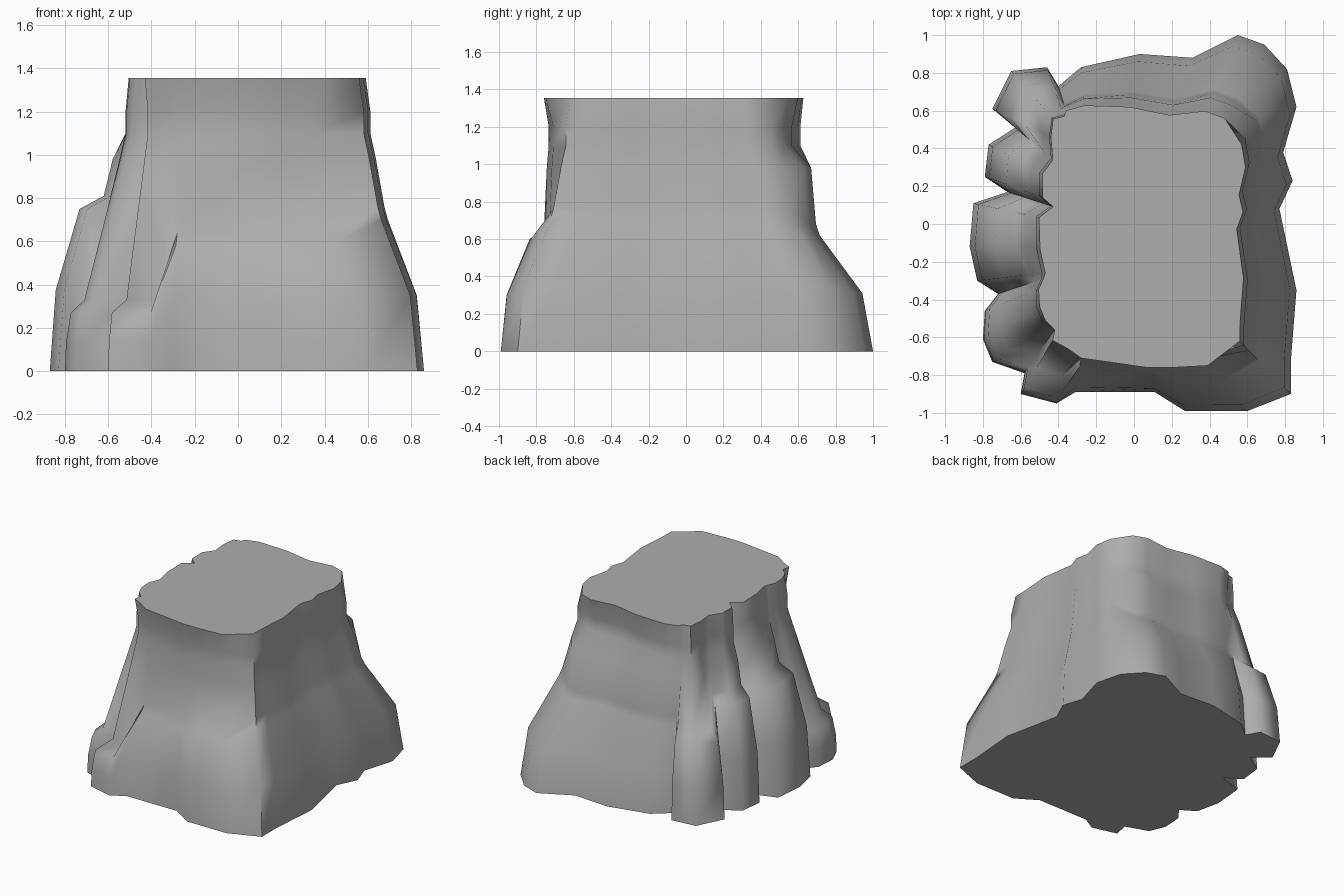
import bpy
import bmesh
import math
from mathutils import Vector

# Remove the default object
default_cube = bpy.data.objects.get("Cube")
if default_cube:
    bpy.data.objects.remove(default_cube, do_unlink=True)

TOP = 1.355
ECHO = .45  # how strongly the rim repeats the foot's lobes


def make_profile(shoulder, below, above, neck, blend=.6):
    """Wall profile: a flared foot, a step inward at the shoulder, then a neck.
    Each entry is a height and the share of the way from foot to rim."""
    return [
        (0, 0),
        (shoulder / 2, below * .2),
        (shoulder, below),
        (shoulder + .06, above),
        (.98, above + (neck - above) * blend),
        (1.1, neck),
        (1.2, neck),
        (TOP, 1),
    ]


corner_stub = make_profile(.27, .1, .5, 1.08, .85)
front_wall = make_profile(.58, .75, 1, 1.2)
front_lobe = make_profile(.6, .67, 1.08, 1.17)
right_wall = make_profile(.7, .62, .68, .92)
back_wall = make_profile(.62, .71, .76, 1.08, .2)
outer_root = make_profile(.55, .3, .55, .97, .7)
tall_root = make_profile(.75, .37, .67, .95, .4)
low_root = make_profile(.27, .09, .3, .95, .85)

# Wall profile, rim start, rim end and foot outline of each stretch
stretches = [
    (corner_stub, (-.42, -.56), (-.35, -.66), [(-.58, -.79), (-.6, -.9), (-.41, -.95)]),
    (front_wall, (-.28, -.71), (.07, -.76), [(-.31, -.89), (.11, -.89)]),
    (front_lobe, (.2, -.76), (.39, -.75), [(.27, -.99), (.6, -.99)]),
    (right_wall, (.56, -.62), (.57, .42),
     [(.83, -.9), (.83, -.73), (.86, -.35), (.77, .08),
      (.84, .23), (.79, .38), (.86, .62), (.81, .82)]),
    (back_wall, (.48, .56), (-.36, .6),
     [(.69, .95), (.55, 1), (.31, .88), (.03, .9), (-.28, .83), (-.4, .73)]),
    (outer_root, (-.37, .57), (-.44, .46), [(-.46, .83), (-.65, .81), (-.75, .61)]),
    (tall_root, (-.43, .34), (-.47, -.26),
     [(-.63, .51), (-.77, .42), (-.79, .25), (-.67, .17),
      (-.85, .11), (-.87, -.12), (-.83, -.3)]),
    (low_root, (-.48, -.29), (-.47, -.51),
     [(-.72, -.37), (-.79, -.46), (-.8, -.61), (-.75, -.73)]),
]


def make_columns(bm, profile, rim_start, rim_end, outline):
    """Vertical strips of vertices from the foot to the rim along one stretch."""
    feet = [Vector(point) for point in outline]
    chord = feet[-1] - feet[0]
    columns = []
    for foot in feet:
        along = (foot - feet[0]).dot(chord) / chord.length_squared
        bulge = foot - feet[0] - chord * along
        rim = Vector(rim_start).lerp(Vector(rim_end), along) + bulge * ECHO
        columns.append([bm.verts.new((*foot.lerp(rim, share), height))
                        for height, share in profile])
    return columns


def make_material(name, value):
    material = bpy.data.materials.new(name)
    material.use_nodes = True
    colour = (value, value, value, 1)
    material.diffuse_color = colour
    material.node_tree.nodes["Principled BSDF"].inputs["Base Color"].default_value = colour
    return material


# Loft the wall between neighbouring columns
bm = bmesh.new()
columns = [column for stretch in stretches for column in make_columns(bm, *stretch)]
for column, following in zip(columns, columns[1:] + columns[:1]):
    for k in range(len(column) - 1):
        bm.faces.new((column[k], following[k], following[k + 1], column[k + 1]))

# Flat cut top and flat underside
caps = [bm.faces.new([column[-1] for column in columns]),
        bm.faces.new([column[0] for column in reversed(columns)])]
bmesh.ops.triangulate(bm, faces=caps)
bmesh.ops.recalc_face_normals(bm, faces=bm.faces[:])

mesh = bpy.data.meshes.new("stump")
bm.to_mesh(mesh)
bm.free()
mesh.materials.append(make_material("plain grey", .42))

stump = bpy.data.objects.new("stump", mesh)
bpy.context.collection.objects.link(stump)

# Soft flowing wall with crisp rims
bpy.ops.object.select_all(action="DESELECT")
stump.select_set(True)
bpy.context.view_layer.objects.active = stump
bpy.ops.object.shade_smooth_by_angle(angle=math.radians(68))
